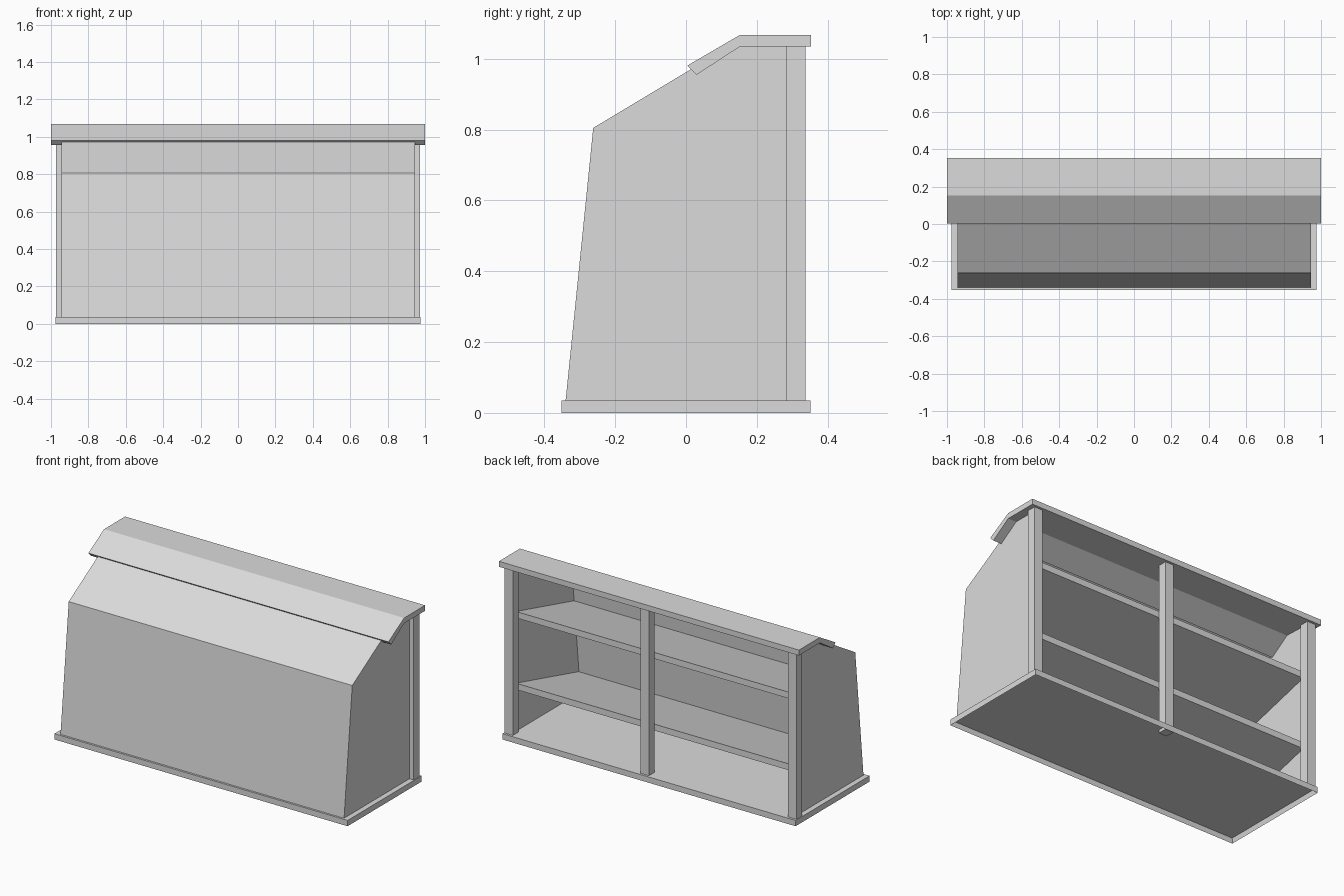
import bpy
import bmesh

cube = bpy.data.objects.get("Cube")
if cube:
    bpy.data.objects.remove(cube)

GREY = (0.71, 0.71, 0.71, 1)
grey = bpy.data.materials.new("light_grey")
grey.use_nodes = True
grey.diffuse_color = GREY
grey.node_tree.nodes["Principled BSDF"].inputs["Base Color"].default_value = GREY


def finish(name, bm):
    bmesh.ops.recalc_face_normals(bm, faces=bm.faces)
    mesh = bpy.data.meshes.new(name)
    bm.to_mesh(mesh)
    bm.free()
    mesh.materials.append(grey)
    obj = bpy.data.objects.new(name, mesh)
    bpy.context.collection.objects.link(obj)
    return obj


def prism(name, profile, x0, x1):
    """Extrude a (y, z) profile along x."""
    bm = bmesh.new()
    face = bm.faces.new([bm.verts.new((x0, y, z)) for y, z in profile])
    moved = bmesh.ops.extrude_face_region(bm, geom=[face])["geom"]
    verts = [v for v in moved if isinstance(v, bmesh.types.BMVert)]
    bmesh.ops.translate(bm, verts=verts, vec=(x1 - x0, 0, 0))
    return finish(name, bm)


def box(name, x0, x1, y0, y1, z0, z1):
    return prism(name, [(y0, z0), (y1, z0), (y1, z1), (y0, z1)], x0, x1)


BASE_X, BASE_Y, BASE_TOP = 0.977, 0.352, 0.035
RIM = 0.01
CAP_BOTTOM = 1.035
PANEL = 0.01
HALF = 0.945
BACK = 0.283

# Base: a thin floor with a rim, hollow underneath (one mesh)
bm = bmesh.new()
bmesh.ops.create_cube(bm, size=1)
bmesh.ops.scale(bm, vec=(2 * BASE_X, 2 * BASE_Y, BASE_TOP), verts=bm.verts)
bmesh.ops.translate(bm, vec=(0, 0, BASE_TOP / 2), verts=bm.verts)
underside = min(bm.faces, key=lambda f: f.calc_center_median().z)
bmesh.ops.inset_region(bm, faces=[underside], thickness=RIM)
bmesh.ops.translate(bm, vec=(0, 0, BASE_TOP - 0.007), verts=underside.verts)
finish("base", bm)

# Thin shell: leaning front, sloped upper front and two ends, open at the back
outline = [(-0.34, BASE_TOP), (-0.262, 0.805), (0.15, 1.052), (BACK, 1.052), (BACK, BASE_TOP)]
bm = bmesh.new()
left, right = [[bm.verts.new((x, y, z)) for y, z in outline] for x in (HALF, -HALF)]
bm.faces.new(left)
bm.faces.new(right[::-1])
for i in range(2):
    bm.faces.new((left[i], right[i], right[i + 1], left[i + 1]))
shell = finish("shell", bm)
# The face normals decide which side is inward
front = min(shell.data.polygons, key=lambda p: p.center.y)
solid = shell.modifiers.new("thickness", "SOLIDIFY")
solid.thickness = PANEL
solid.offset = -1 if front.normal.y < 0 else 1
solid.use_even_offset = True

# Bent counter top
prism("counter_top", [(0.353, CAP_BOTTOM), (0.353, 1.068), (0.153, 1.068),
                      (0.004, 0.981), (0.03, 0.955), (0.153, CAP_BOTTOM)], -1, 1)

# Back posts; the middle one passes through the floor
for name, x, foot in (("left_post", HALF, BASE_TOP), ("middle_post", 0.038, 0.01),
                      ("right_post", -HALF, BASE_TOP)):
    box(name, x - 0.0275, x + 0.0275, BACK, 0.338, foot, CAP_BOTTOM)

# Shelves sloping down towards the front, with upright edges
SLOPE, THICK = 0.265, 0.038
for name, top, front_y in (("upper_shelf", 0.756, -0.27), ("lower_shelf", 0.324, -0.313)):
    low = top - SLOPE * (BACK - front_y)
    prism(name, [(BACK, top), (front_y, low), (front_y, low - THICK), (BACK, top - THICK)],
          PANEL - HALF, HALF - PANEL)
